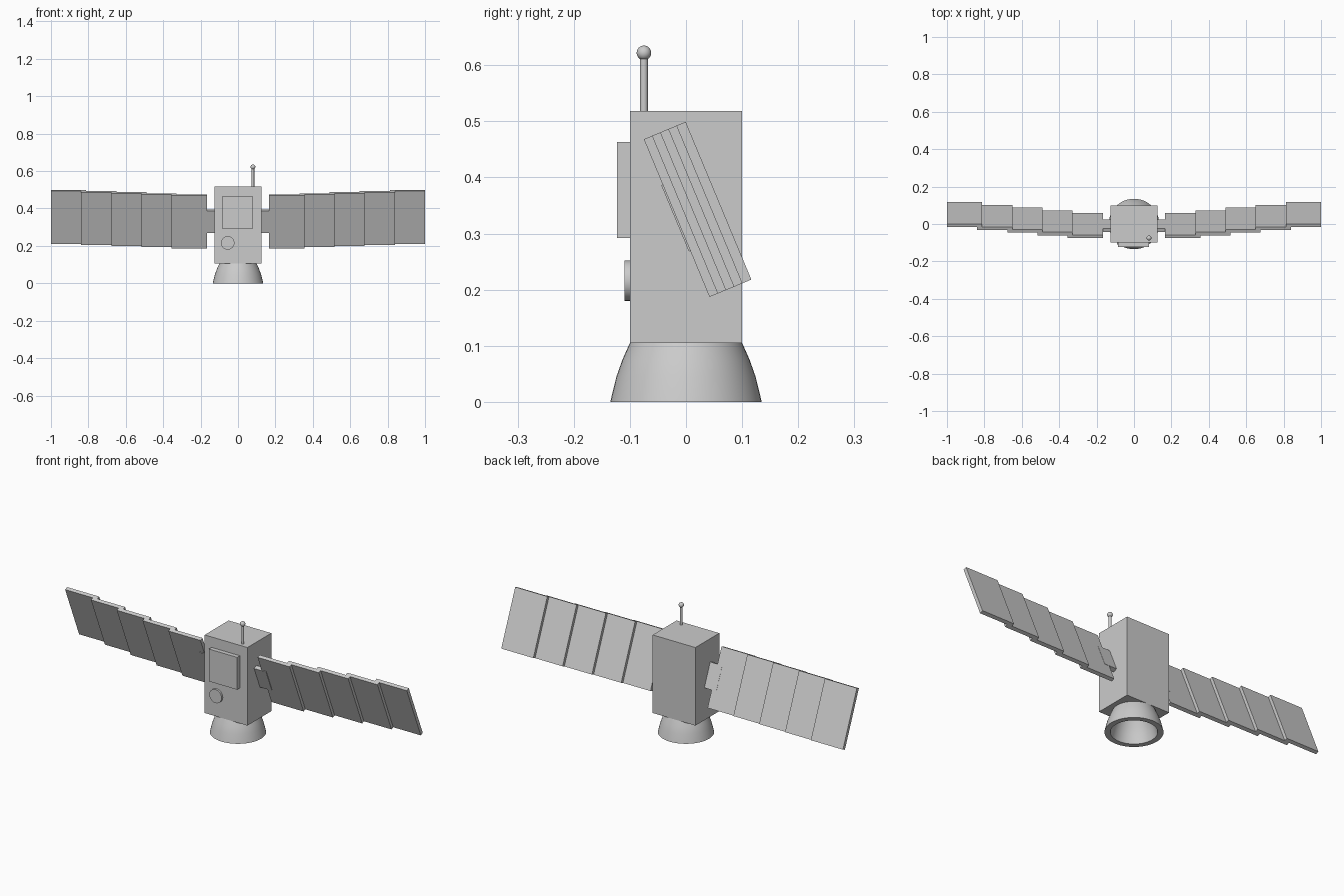
import bpy, bmesh
from math import pi, cos, sin, radians
from mathutils import Matrix, Vector

if "Cube" in bpy.data.objects:
    bpy.data.objects.remove(bpy.data.objects["Cube"])

TILT = Matrix.Rotation(radians(22.6), 4, 'X')


def finish(name, bm, smooth=False):
    bmesh.ops.recalc_face_normals(bm, faces=bm.faces)
    me = bpy.data.meshes.new(name)
    bm.to_mesh(me)
    bm.free()
    ob = bpy.data.objects.new(name, me)
    bpy.context.collection.objects.link(ob)
    if smooth:
        bpy.ops.object.select_all(action='DESELECT')
        ob.select_set(True)
        bpy.context.view_layer.objects.active = ob
        bpy.ops.object.shade_smooth_by_angle(angle=radians(35))
    return ob


def box(name, lo, hi, frame=Matrix()):
    """Box between two corners, given in an optional rotated frame."""
    lo, hi = Vector(lo), Vector(hi)
    bm = bmesh.new()
    bmesh.ops.create_cube(bm, size=1, matrix=Matrix.Translation((lo + hi) / 2)
                          @ Matrix.Diagonal((*(hi - lo), 1)))
    ob = finish(name, bm)
    ob.matrix_world = frame
    return ob


def cylinder(name, r, depth, centre, rot=Matrix(), n=24):
    bm = bmesh.new()
    bmesh.ops.create_cone(bm, cap_ends=True, segments=n, radius1=r, radius2=r,
                          depth=depth, matrix=Matrix.Translation(centre) @ rot)
    return finish(name, bm, True)


def lathe(name, profile, n=48):
    """Revolve a closed (radius, z) profile around the z axis."""
    bm = bmesh.new()
    rings = [[bm.verts.new((r * cos(2 * pi * i / n), r * sin(2 * pi * i / n), z))
              for r, z in profile] for i in range(n)]
    m = len(profile)
    for i in range(n):
        a, b = rings[i], rings[(i + 1) % n]
        for j in range(m):
            k = (j + 1) % m
            bm.faces.new((a[j], b[j], b[k], a[k]))
    return finish(name, bm, True)


# Main body with its front hatch and round port
box("body", (-0.125, -0.1, 0.105), (0.125, 0.1, 0.518))
box("front_hatch", (-0.085, -0.123, 0.292), (0.081, -0.095, 0.463))
cylinder("round_port", 0.036, 0.02, (-0.055, -0.1, 0.216),
         Matrix.Rotation(pi / 2, 4, 'X'), 32)

# Hollow thruster nozzle
lathe("nozzle", [(0.1, 0.105), (0.113, 0.076), (0.124, 0.045), (0.135, 0.0),
                 (0.108, 0.0), (0.098, 0.045), (0.088, 0.076), (0.075, 0.105)])

# Antenna mast and ball
cylinder("antenna_mast", 0.007, 0.105, (0.08, -0.075, 0.563), n=16)
bm = bmesh.new()
bmesh.ops.create_uvsphere(bm, u_segments=20, v_segments=12, radius=0.013,
                          matrix=Matrix.Translation((0.08, -0.075, 0.622)))
finish("antenna_ball", bm, True)

# Tilted solar wings: five overlapping stepped panels and a bracket per side
for side, sign in (("right", 1), ("left", -1)):
    def wing_part(name, x0, x1, n0, n1, s0, s1):
        xs = sorted((sign * x0, sign * x1))
        box(f"{side}_{name}", (xs[0], n0, s0), (xs[1], n1, s1), TILT)

    wing_part("bracket", 0.11, 0.195, 0.1077, 0.1295, 0.2455, 0.3735)
    for i in range(5):
        x = 0.167 + 0.1613 * i
        n = 0.1105 + 0.0157 * i
        wing_part(f"solar_panel_{i + 1}", x, x + 0.1878, n, n + 0.018,
                  0.1565, 0.461)
